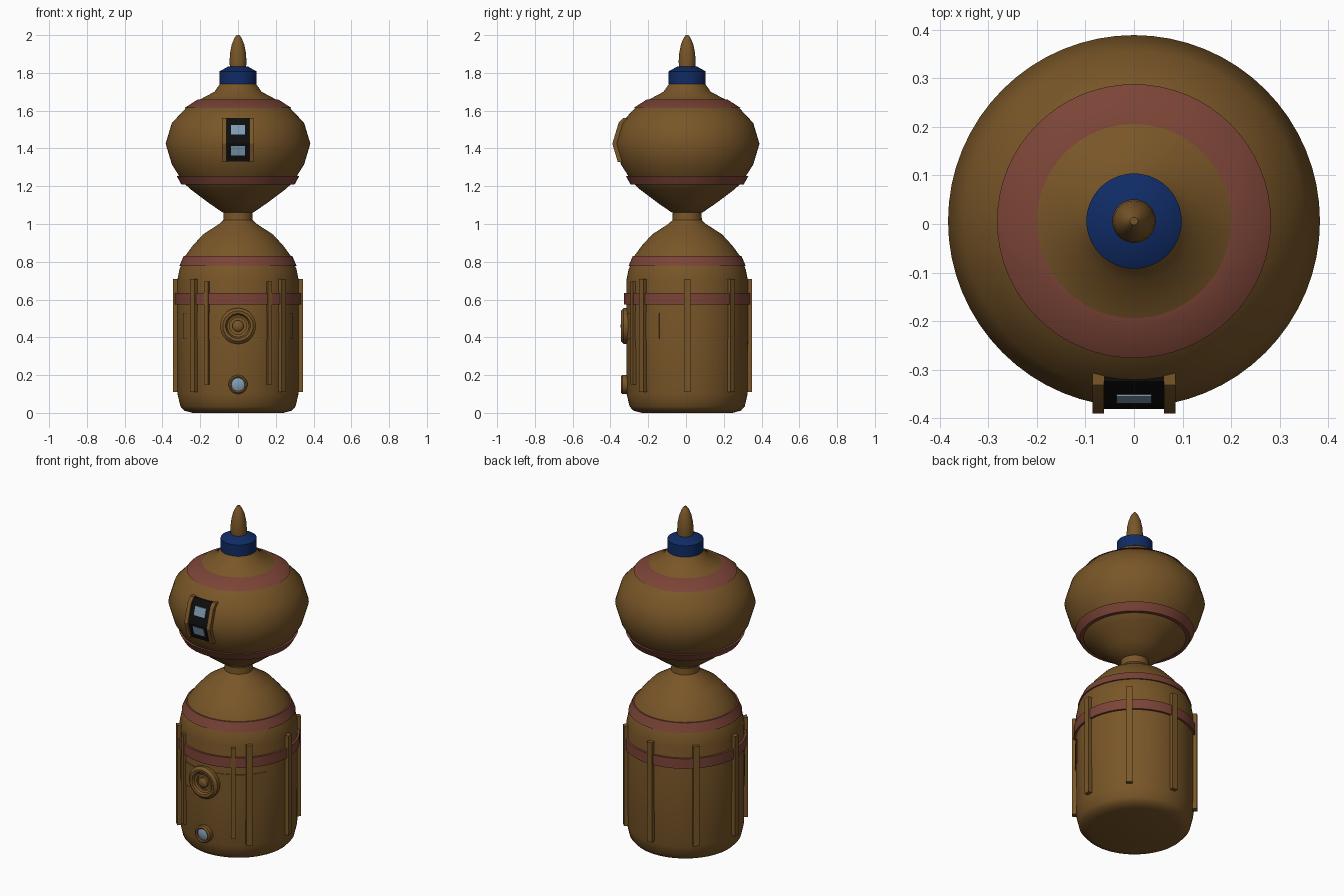
import bpy, bmesh, math
from mathutils import Matrix

cube = bpy.data.objects.get("Cube")
if cube:
    bpy.data.objects.remove(cube)

CY = 0.006  # the round parts sit slightly behind the origin


def material(name, rgb):
    m = bpy.data.materials.new(name)
    m.use_nodes = True
    m.diffuse_color = (*rgb, 1)
    m.node_tree.nodes["Principled BSDF"].inputs["Base Color"].default_value = (*rgb, 1)
    return m


BROWN = material("brown", (0.19, 0.093, 0.021))
RED = material("brick red", (0.2, 0.058, 0.038))
BLUE = material("navy blue", (0.005, 0.024, 0.13))
BLACK = material("black", (0.004, 0.004, 0.004))
GLASS = material("pale blue glass", (0.22, 0.34, 0.46))


def finish(name, bm, mat, loc=(0, CY, 0), rot=(0, 0, 0), angle=40):
    bmesh.ops.recalc_face_normals(bm, faces=bm.faces)
    mesh = bpy.data.meshes.new(name)
    bm.to_mesh(mesh)
    bm.free()
    mesh.materials.append(mat)
    ob = bpy.data.objects.new(name, mesh)
    ob.location, ob.rotation_euler = loc, rot
    bpy.context.collection.objects.link(ob)
    bpy.ops.object.select_all(action='DESELECT')
    ob.select_set(True)
    bpy.context.view_layer.objects.active = ob
    bpy.ops.object.shade_smooth_by_angle(angle=math.radians(angle))
    return ob


def lathe(name, profile, mat, steps=64, closed=False, start=0, sweep=360, **kw):
    """Turn (radius, height) points about z; closed profiles make rings."""
    bm = bmesh.new()
    full = sweep == 360
    rows = []
    for i in range(steps if full else steps + 1):
        a = math.radians(start + sweep * i / steps)
        rows.append([bm.verts.new((r * math.cos(a), r * math.sin(a), z)) for r, z in profile])
    n = len(profile)
    for i in range(steps):
        a, b = rows[i], rows[(i + 1) % len(rows)]
        for j in range(n if closed else n - 1):
            k = (j + 1) % n
            bm.faces.new((a[j], b[j], b[k], a[k]))
    if not full:
        bm.faces.new(rows[0])
        bm.faces.new(rows[-1])
    elif not closed:
        for j in (0, n - 1):
            bm.faces.new([row[j] for row in rows])
    return finish(name, bm, mat, **kw)


def band(name, low, high, thick, mat=RED):
    (r0, z0), (r1, z1) = low, high
    lathe(name, [(r0 - thick, z0), (r0, z0), (r1, z1), (r1 - thick, z1)], mat, closed=True)


# Lower body and neck
lathe("body", [(0.24, 0), (0.285, 0.012), (0.305, 0.035), (0.32, 0.1), (0.322, 0.4),
               (0.322, 0.7), (0.31, 0.76), (0.28, 0.83), (0.24, 0.885), (0.185, 0.945),
               (0.1, 1.0), (0.078, 1.02), (0.075, 1.08)], BROWN)
band("waist_band", (0.334, 0.575), (0.334, 0.635), 0.03)
band("shoulder_band", (0.31, 0.778), (0.288, 0.83), 0.03)

# Head
HEAD = [(0.08, 1.06), (0.15, 1.108), (0.25, 1.183), (0.285, 1.215), (0.315, 1.26),
        (0.35, 1.315), (0.383, 1.425), (0.35, 1.535), (0.27, 1.62), (0.2, 1.66),
        (0.125, 1.7), (0.09, 1.75)]
lathe("head", HEAD, BROWN)
band("lower_head_band", (0.3, 1.21), (0.325, 1.255), 0.04)
band("upper_head_band", (0.282, 1.615), (0.212, 1.66), 0.04)

# Collar and spire
lathe("collar", [(0.098, 1.74), (0.098, 1.808), (0.05, 1.835)], BLUE)
lathe("spire", [(0.042, 1.82), (0.045, 1.86), (0.042, 1.905), (0.033, 1.95),
                (0.02, 1.982), (0.008, 2.0)], BROWN, steps=32)


def head_radius(z):
    for (r0, z0), (r1, z1) in zip(HEAD, HEAD[1:]):
        if z0 <= z <= z1:
            return r0 + (r1 - r0) * (z - z0) / (z1 - z0)


def head_strip(name, x0, x1, z0, z1, out, depth, mat):
    """A strip that follows the front of the head."""
    zs = [z0] + [z for r, z in HEAD if z0 < z < z1] + [z1]
    side = [(-head_radius(z) - out, z) for z in zs]
    side += [(-head_radius(z) + depth, z) for z in reversed(zs)]
    bm = bmesh.new()
    face = bm.faces.new([bm.verts.new((x0, y, z)) for y, z in side])
    ext = bmesh.ops.extrude_face_region(bm, geom=[face])
    moved = [v for v in ext["geom"] if isinstance(v, bmesh.types.BMVert)]
    bmesh.ops.translate(bm, verts=moved, vec=(x1 - x0, 0, 0))
    finish(name, bm, mat, angle=30)


# Window panel with rails
head_strip("window_panel", -0.062, 0.062, 1.33, 1.56, 0.004, 0.03, BLACK)
head_strip("lower_window", -0.036, 0.036, 1.362, 1.412, 0.008, 0, GLASS)
head_strip("upper_window", -0.036, 0.036, 1.475, 1.525, 0.008, 0, GLASS)
for side, x in (("right", -0.085), ("left", 0.062)):
    head_strip(side + "_window_rail", x, x + 0.023, 1.327, 1.562, 0.013, 0.04, BROWN)


def rib(name, degrees, radius, width, depth, z0, z1):
    a = math.radians(degrees)
    bm = bmesh.new()
    bmesh.ops.create_cube(bm, size=1, matrix=Matrix.Diagonal((depth, width, z1 - z0, 1)))
    finish(name, bm, BROWN, rot=(0, 0, a),
           loc=(radius * math.cos(a), CY + radius * math.sin(a), (z0 + z1) / 2))


# Vertical ribs: every eighth turn except the front, plus a narrow front pair
for i in range(7):
    rib("rib_%d" % (i + 1), -45 + 45 * i, 0.325, 0.034, 0.036, 0.11, 0.71)
for side, a in (("right", -120), ("left", -60)):
    rib(side + "_front_rib", a, 0.322, 0.024, 0.032, 0.15, 0.695)

# Curved front plate
lathe("front_plate", [(0.31, 0.39), (0.326, 0.39), (0.326, 0.53), (0.31, 0.53)], BROWN,
      closed=True, start=-153, sweep=126, steps=24)


def front_disc(name, z, profile, mat, closed=False):
    lathe(name, profile, mat, steps=32, closed=closed,
          loc=(0, -0.295, z), rot=(math.pi / 2, 0, 0))


# Round medallion
front_disc("medallion_ring", 0.46, [(0.058, 0), (0.058, 0.035), (0.066, 0.048), (0.08, 0.05),
                                    (0.095, 0.036), (0.095, 0)], BROWN, True)
front_disc("medallion_inner_ring", 0.46, [(0.045, 0), (0.045, 0.034), (0.058, 0.038),
                                          (0.058, 0)], BROWN, True)
front_disc("medallion_knob", 0.46, [(0.03, 0), (0.03, 0.04), (0.022, 0.048),
                                    (0.006, 0.051)], BROWN)

# Lower porthole
front_disc("porthole_ring", 0.15, [(0.035, 0), (0.035, 0.046), (0.042, 0.05), (0.05, 0.042),
                                   (0.05, 0)], BROWN, True)
front_disc("porthole_glass", 0.15, [(0.036, 0), (0.036, 0.036), (0.022, 0.042),
                                    (0.005, 0.044)], GLASS)
